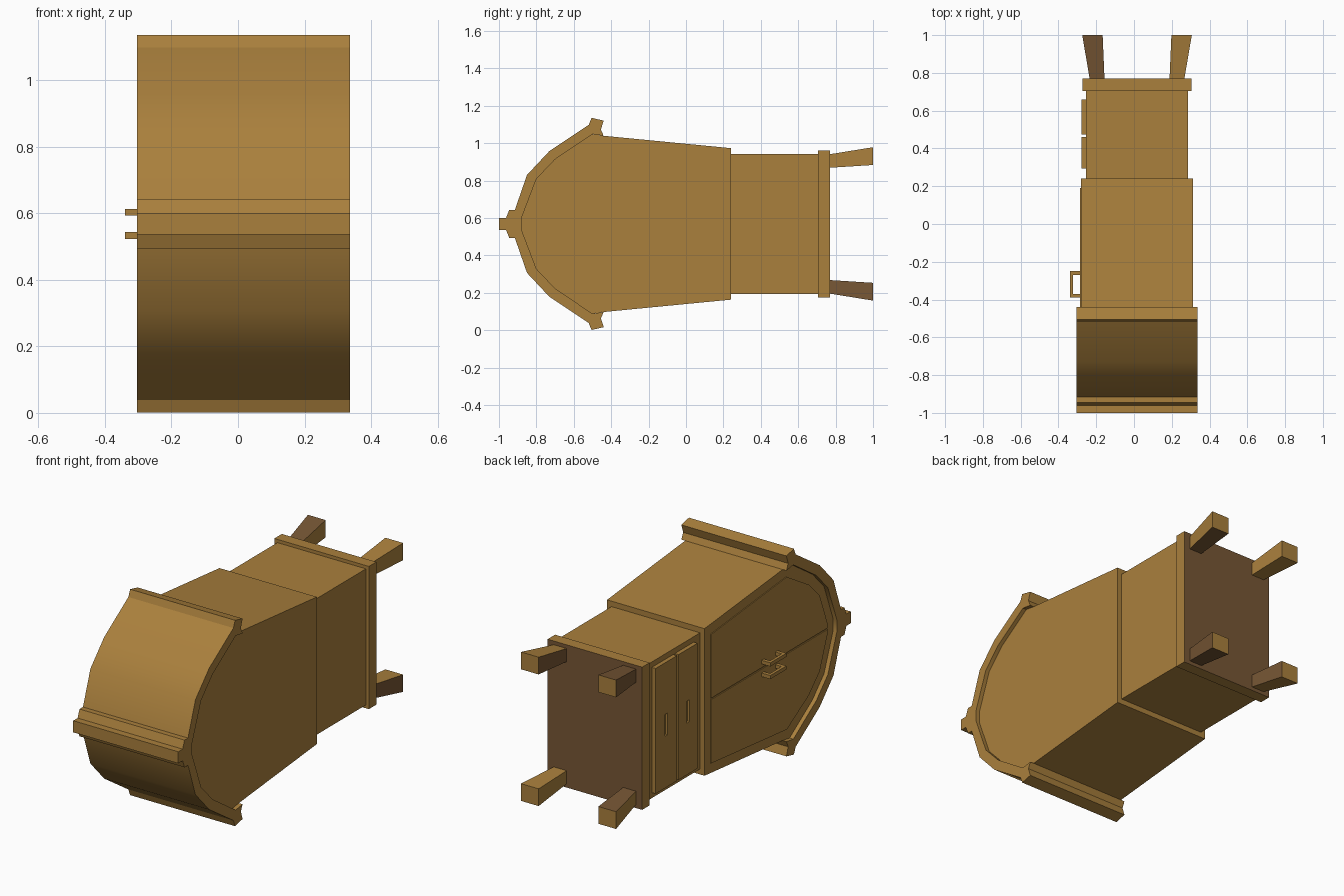
import bpy, bmesh, math
from mathutils import Vector

if "Cube" in bpy.data.objects:
    bpy.data.objects.remove(bpy.data.objects["Cube"], do_unlink=True)

CX, CZ = 0.016, 0.568   # symmetry axes of the cabinet


def material(name, rgb):
    m = bpy.data.materials.new(name)
    m.use_nodes = True
    m.diffuse_color = (*rgb, 1)
    m.node_tree.nodes["Principled BSDF"].inputs["Base Color"].default_value = (*rgb, 1)
    return m


wood = material("golden wood", (0.40, 0.215, 0.046))
dark = material("dark underside wood", (0.185, 0.095, 0.035))


def finish(name, bm):
    bmesh.ops.recalc_face_normals(bm, faces=bm.faces)
    me = bpy.data.meshes.new(name)
    bm.to_mesh(me)
    bm.free()
    ob = bpy.data.objects.new(name, me)
    bpy.context.collection.objects.link(ob)
    me.materials.append(wood)
    me.materials.append(dark)
    return ob


def box(name, x, y, z):
    bm = bmesh.new()
    bmesh.ops.create_cube(bm, size=1)
    for v in bm.verts:
        v.co = Vector([(r[0] + r[1]) / 2 + c * (r[1] - r[0])
                       for r, c in zip((x, y, z), v.co)])
    return finish(name, bm)


def extrude_side(name, outline, x0, x1):
    """Extrude a (y, height from centre) outline across x."""
    bm = bmesh.new()
    f = bm.faces.new([bm.verts.new((x0, y, CZ + h)) for y, h in outline])
    new = bmesh.ops.extrude_face_region(bm, geom=[f])["geom"]
    bmesh.ops.translate(bm, vec=(x1 - x0, 0, 0),
                        verts=[g for g in new if isinstance(g, bmesh.types.BMVert)])
    return finish(name, bm)


def mirrored(half):
    return half + [(y, -h) for y, h in reversed(half)]


# Upper cabinet body with a rounded crown end
curve = [(-0.50, 0.48), (-0.70, 0.345), (-0.80, 0.24), (-0.88, 0.03)]
extrude_side("upper_body", mirrored([(0.24, 0.405), (-0.45, 0.472)] + curve),
             CX - 0.297, CX + 0.297)

# Crown moulding wrapping the rounded end
outer = [(-0.455, 0.505), (-0.44, 0.552), (-0.505, 0.567), (-0.52, 0.53),
         (-0.73, 0.39), (-0.85, 0.262), (-0.915, 0.075), (-0.945, 0.075),
         (-0.962, 0.032), (-1.0, 0.032)]
crown = extrude_side(
    "crown_moulding",
    mirrored([(-0.44, 0.471)] + outer) + [(y, -h) for y, h in curve]
    + list(reversed(curve)),
    CX - 0.32, CX + 0.32)
bpy.ops.object.select_all(action='DESELECT')
crown.select_set(True)
bpy.context.view_layer.objects.active = crown
bpy.ops.object.shade_smooth_by_angle(angle=math.radians(28))

# Lower cabinet and base slab, with a dark underside
box("lower_body", (CX - 0.27, CX + 0.27), (0.24, 0.71), (CZ - 0.375, CZ + 0.375))
base = box("base_slab", (CX - 0.288, CX + 0.288), (0.705, 0.77), (CZ - 0.393, CZ + 0.393))
for p in base.data.polygons:
    if p.normal.y > 0.9:
        p.material_index = 1

# Doors and their bracket handles
door = [(0.19, 0.004), (0.19, 0.355), (-0.47, 0.42), (-0.66, 0.305),
        (-0.755, 0.21), (-0.825, 0.025), (-0.825, 0.004)]
face = CX - 0.297
for side, s in (("upper", 1), ("lower", -1)):
    extrude_side(side + "_door", [(y, s * h) for y, h in door], face - 0.005, face + 0.01)
    bracket = [(0, -0.25), (0, -0.39), (-0.058, -0.39), (-0.058, -0.25),
               (-0.04, -0.27), (-0.04, -0.37)]
    z = sorted((CZ + s * 0.025, CZ + s * 0.045))
    box(side + "_handle_grip", (face - 0.058, face - 0.042), (-0.39, -0.25), z)
    for i, y in enumerate((-0.39, -0.27)):
        box(f"{side}_handle_post_{i}", (face - 0.05, face), (y, y + 0.02), z)

# Drawers with slot pulls cut into the fronts
for i, (y0, y1) in enumerate(((0.295, 0.46), (0.475, 0.66))):
    drawer = box(f"drawer_{i}", (CX - 0.293, CX - 0.26), (y0, y1), (CZ - 0.345, CZ + 0.345))
    mid = (y0 + y1) / 2
    cutter = box(f"slot_cutter_{i}", (CX - 0.32, CX - 0.281),
                 (mid - 0.012, mid + 0.012), (CZ - 0.06, CZ + 0.06))
    cutter.hide_render = True
    cutter.hide_viewport = True
    cutter.display_type = 'WIRE'
    cut = drawer.modifiers.new("slot", 'BOOLEAN')
    cut.operation = 'DIFFERENCE'
    cut.object = cutter

# Splayed legs, with dark inner sides
for sx, xn in ((1, "left"), (-1, "right")):
    for sz, zn in ((1, "upper"), (-1, "lower")):
        bm = bmesh.new()
        bmesh.ops.create_cube(bm, size=2)
        for v in bm.verts:
            end, out_x, out_z = v.co.y > 0, v.co.x > 0, v.co.z > 0
            x = (0.29 if out_x else 0.182) if end else (0.25 if out_x else 0.172)
            z = (0.41 if out_z else 0.315) if end else (0.372 if out_z else 0.30)
            v.co = (CX + sx * x, 1.0 if end else 0.765, CZ + sz * z)
        leg = finish(f"{xn}_{zn}_leg", bm)
        for p in leg.data.polygons:
            if p.normal.x * sx < -0.7 or p.normal.z * sz < -0.7:
                p.material_index = 1
